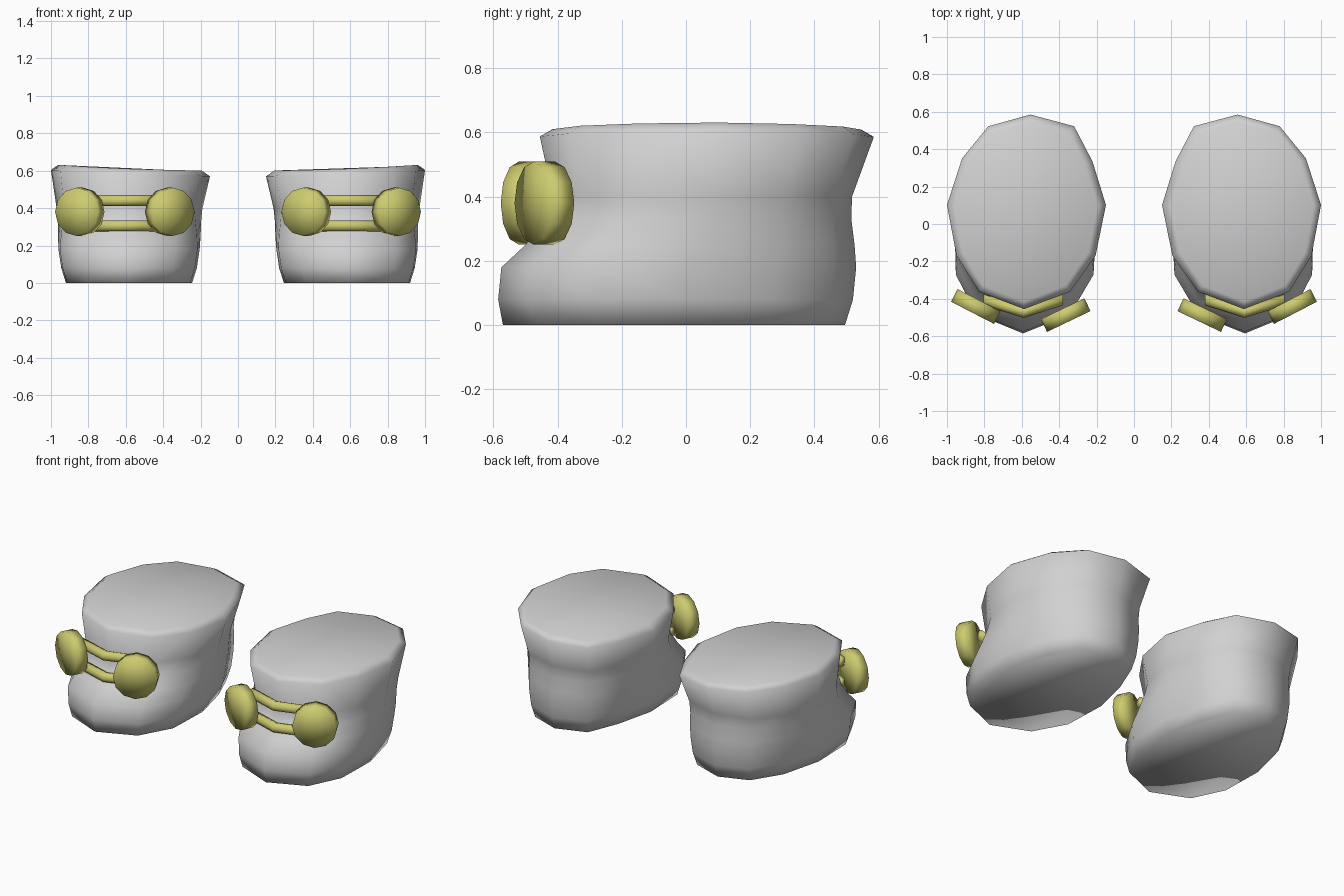
import bpy, bmesh, math
from mathutils import Vector, Matrix

if "Cube" in bpy.data.objects:
    bpy.data.objects.remove(bpy.data.objects["Cube"])


def material(name, rgb):
    m = bpy.data.materials.new(name)
    m.diffuse_color = (*rgb, 1)
    m.use_nodes = True
    m.node_tree.nodes["Principled BSDF"].inputs["Base Color"].default_value = m.diffuse_color
    return m


GREY = material("boot grey", (0.64, 0.64, 0.64))
YELLOW = material("buckle yellow", (0.61, 0.60, 0.16))

# Twelve-sided outline: u runs inner to outer side, v runs toe to heel
OUTLINE = [(-.05, 1), (.48, .88), (.81, .55), (1, .07), (.88, -.45), (.6, -.82),
           (.03, -1), (-.55, -.82), (-.87, -.45), (-1, .07), (-.83, .52), (-.6, .88)]


def ring(bm, x0, x1, y0, y1, z, blunt=0.0, tilt=0.0, dome=0.0):
    """One cross-section; blunt widens the toe, tilt and dome shape the rim."""
    verts = []
    for u, v in OUTLINE:
        if v < -.3 and abs(u) > .1:
            u += math.copysign(.1 * blunt, u)
        verts.append(bm.verts.new(((x0 + x1) / 2 + u * (x1 - x0) / 2,
                                   (y0 + y1) / 2 + v * (y1 - y0) / 2,
                                   z + tilt * u + dome * (1 - v * v))))
    return verts


def loft(bm, rings):
    """Skin the rings and close both ends."""
    for a, b in zip(rings, rings[1:]):
        n = len(a)
        for i in range(n):
            bm.faces.new((a[i], a[(i + 1) % n], b[(i + 1) % n], b[i]))
    bm.faces.new(rings[0])
    bm.faces.new(rings[-1])
    bmesh.ops.recalc_face_normals(bm, faces=bm.faces)


def finish(bm, name, mat, side):
    """Make the smooth object, mirrored for the left side."""
    if side < 0:
        bmesh.ops.scale(bm, vec=(-1, 1, 1), verts=bm.verts)
        bmesh.ops.reverse_faces(bm, faces=bm.faces)
    me = bpy.data.meshes.new(name)
    bm.to_mesh(me)
    bm.free()
    me.materials.append(mat)
    ob = bpy.data.objects.new(name, me)
    bpy.context.collection.objects.link(ob)
    me.shade_smooth()


def boot(side, tag):
    bm = bmesh.new()
    # sole, outer wall upward, rim lip, closed top
    loft(bm, [
        ring(bm, .245, .92, -.57, .495, 0, 1),
        ring(bm, .22, .945, -.585, .52, .08, 1),
        ring(bm, .205, .96, -.575, .53, .18, 1),
        ring(bm, .20, .962, -.50, .525, .25, .8),
        ring(bm, .197, .963, -.44, .515, .33, .5),
        ring(bm, .19, .97, -.415, .517, .40, .2),
        ring(bm, .15, 1.0, -.455, .585, .587, 0, .017),
        ring(bm, .195, .96, -.415, .545, .610, 0, .015, .006),
    ])
    finish(bm, tag + "_boot", GREY, side)


def button(side, tag, name, centre, normal):
    bm = bmesh.new()
    bmesh.ops.create_cone(bm, cap_ends=True, cap_tris=True, segments=12,
                          radius1=.129, radius2=.129, depth=.076)
    rot = Vector(normal).to_track_quat('Z', 'Y').to_matrix().to_4x4()
    bmesh.ops.transform(bm, matrix=Matrix.Translation(centre) @ rot, verts=bm.verts)
    finish(bm, tag + name, YELLOW, side)


def strap_bar(side, tag, name, z):
    """Bent round bar following the front of the boot."""
    bm = bmesh.new()
    rings = []
    for x, y in [(.38, -.405), (.59, -.472), (.805, -.405)]:
        rings.append([bm.verts.new((x, y + .03 * math.cos(a), z + .03 * math.sin(a)))
                      for a in (math.tau * i / 8 for i in range(8))])
    loft(bm, rings)
    finish(bm, tag + name, YELLOW, side)


for side, tag in ((1, "right"), (-1, "left")):
    boot(side, tag)
    button(side, tag, "_outer_button", (.846, -.441, .38), (.46, -.89, 0))
    button(side, tag, "_inner_button", (.365, -.487, .38), (-.43, -.9, 0))
    strap_bar(side, tag, "_upper_bar", .44)
    strap_bar(side, tag, "_lower_bar", .305)
